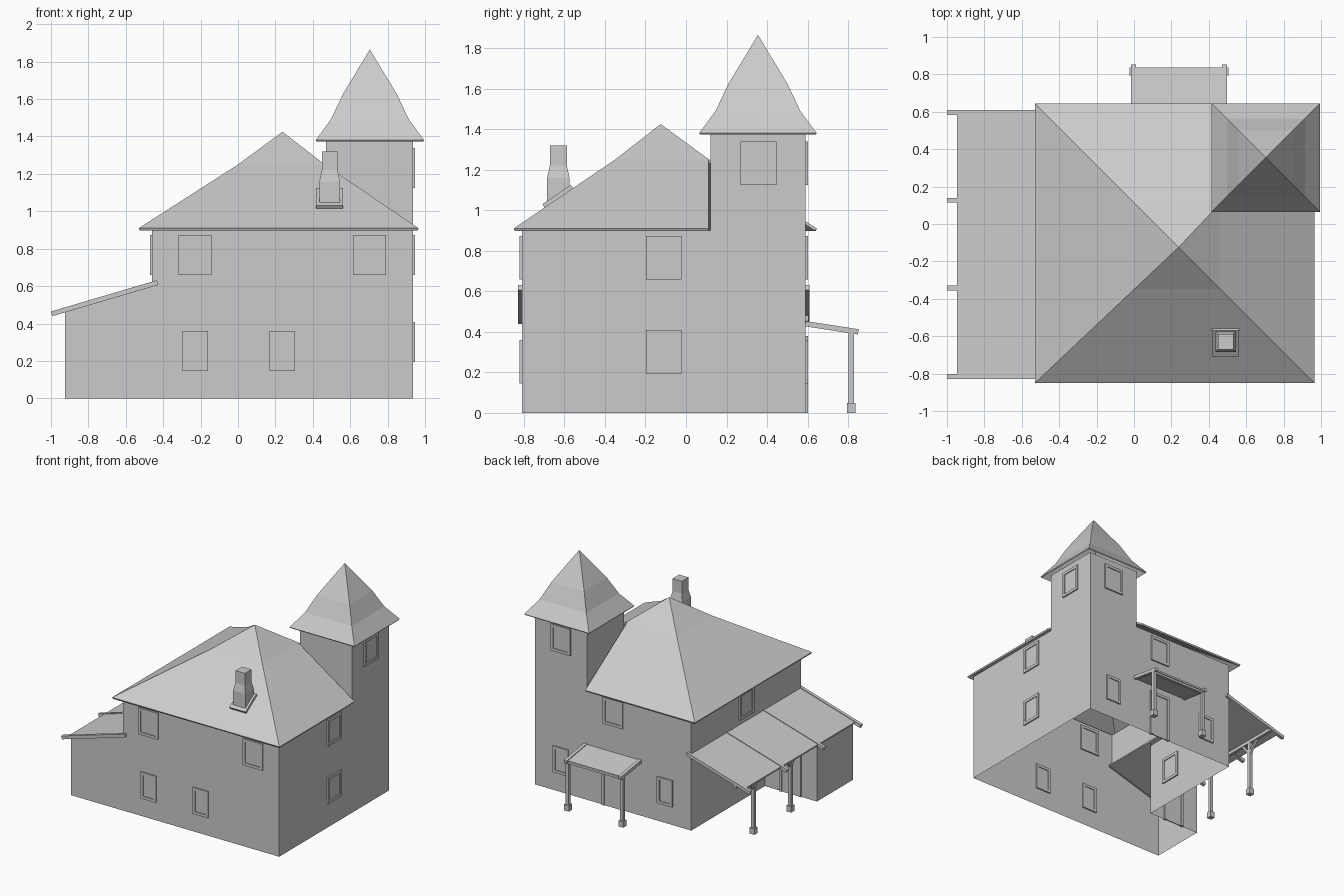
import bpy, bmesh, math
from mathutils import Vector, Matrix

cube = bpy.data.objects.get("Cube")
if cube:
    bpy.data.objects.remove(cube)

grey = bpy.data.materials.new("plain grey")
grey.use_nodes = True
colour = (0.6, 0.6, 0.6, 1)
grey.diffuse_color = colour
grey.node_tree.nodes["Principled BSDF"].inputs["Base Color"].default_value = colour

# main dimensions
X0, X1, Y0, Y1 = -0.46, 0.935, -0.81, 0.59
EAVE = 0.9
WING_X, WING_Y = -0.925, -0.35
TX, TY = 0.47, 0.12


def finish(name, bm):
    mesh = bpy.data.meshes.new(name)
    bm.to_mesh(mesh)
    bm.free()
    mesh.materials.append(grey)
    obj = bpy.data.objects.new(name, mesh)
    bpy.context.collection.objects.link(obj)
    return obj


def add_box(bm, lo, hi):
    lo, hi = Vector(lo), Vector(hi)
    m = Matrix.Translation((lo + hi) / 2) @ Matrix.Diagonal((*(hi - lo), 1))
    bmesh.ops.create_cube(bm, size=1, matrix=m)


def box(name, lo, hi):
    bm = bmesh.new()
    add_box(bm, lo, hi)
    return finish(name, bm)


def beam(name, a, b, width, height):
    """Rectangular bar from a to b, with its height kept upright."""
    a, b = Vector(a), Vector(b)
    d = (b - a).normalized()
    side = d.cross(Vector((0, 0, 1)) if abs(d.z) < 0.99 else Vector((0, 1, 0))).normalized()
    up = side.cross(d)
    rot = Matrix((d, side, up)).transposed().to_4x4()
    bm = bmesh.new()
    size = Matrix.Diagonal(((b - a).length, width, height, 1))
    bmesh.ops.create_cube(bm, size=1, matrix=Matrix.Translation((a + b) / 2) @ rot @ size)
    return finish(name, bm)


def sheet(name, polys):
    bm = bmesh.new()
    for p in polys:
        bm.faces.new([bm.verts.new(v) for v in p])
    bmesh.ops.remove_doubles(bm, verts=bm.verts, dist=0.0005)
    return finish(name, bm)


def wall(a, b, z0, z1):
    return [(*a, z0), (*b, z0), (*b, z1), (*a, z1)]


def wing_z(x):
    return 0.61 + 0.295 * (x - X0)


# house walls, open below
sheet("house_walls", [
    wall((X0, Y0), (X1, Y0), 0, EAVE),
    wall((X1, Y0), (X1, Y1), 0, EAVE),
    wall((X1, Y1), (X0, Y1), 0, EAVE),
    wall((X0, Y1), (X0, WING_Y), 0, EAVE),
    wall((X0, WING_Y), (X0, Y0), wing_z(X0), EAVE)])

# tower walls
corners = [(TX, TY), (X1, TY), (X1, Y1), (TX, Y1)]
sheet("tower_walls", [wall(corners[i], corners[(i + 1) % 4], EAVE, 1.39) for i in range(4)])

# side room under the lean-to roof
zl, zr = wing_z(WING_X), wing_z(X0)
sheet("side_room_walls", [
    [(X0, Y0, 0), (X0, Y0, zr), (WING_X, Y0, zl), (WING_X, Y0, 0)],
    wall((WING_X, Y0), (WING_X, WING_Y), 0, zl),
    [(WING_X, WING_Y, 0), (WING_X, WING_Y, zl), (X0, WING_Y, zr), (X0, WING_Y, 0)]])


def hip_roof(name, lo, hi, apex, rings, thickness, notch=None):
    """Pyramid roof; rings are (share of the way to the apex, height)."""
    bm = bmesh.new()
    base = [(lo[0], lo[1]), (hi[0], lo[1]), (hi[0], hi[1]), (lo[0], hi[1])]
    loops = []
    for t, z in rings:
        loops.append([bm.verts.new((x + (apex[0] - x) * t, y + (apex[1] - y) * t, z)) for x, y in base])
    top = bm.verts.new(apex)
    for i in range(4):
        j = (i + 1) % 4
        for a, b in zip(loops, loops[1:]):
            bm.faces.new((a[i], a[j], b[j], b[i]))
        bm.faces.new((loops[-1][i], loops[-1][j], top))
    if notch:
        for k in range(2):
            axis = Vector((1 - k, k, 0))
            bmesh.ops.bisect_plane(bm, geom=bm.verts[:] + bm.edges[:] + bm.faces[:],
                                   plane_co=axis * notch[k], plane_no=axis)
        gone = [f for f in bm.faces if f.calc_center_median().x > notch[0]
                and f.calc_center_median().y > notch[1]]
        bmesh.ops.delete(bm, geom=gone, context='FACES')
    obj = finish(name, bm)
    mod = obj.modifiers.new("thickness", 'SOLIDIFY')
    mod.thickness = thickness
    mod.offset = -1
    return obj


hip_roof("main_roof", (-0.53, -0.85), (0.965, 0.645), (0.238, -0.125, 1.425),
         [(0, 0.91), (0.69, 1.25)], 0.014, notch=(TX - 0.02, TY - 0.01))
hip_roof("tower_roof", (0.415, 0.065), (0.995, 0.645), (0.705, 0.355, 1.865),
         [(0, 1.38), (0.28, 1.49), (0.5, 1.625)], 0.01)

# chimney: flared stack on a collar that follows the roof
CX, CY = 0.49, -0.63
bm = bmesh.new()
loops = []
for r, z in ((0.055, 1.0), (0.055, 1.16), (0.042, 1.22), (0.042, 1.32)):
    loops.append([bm.verts.new((CX + sx * r, CY + sy * r, z))
                  for sx, sy in ((-1, -1), (1, -1), (1, 1), (-1, 1))])
for a, b in zip(loops, loops[1:]):
    for i in range(4):
        bm.faces.new((a[i], a[i - 3], b[i - 3], b[i]))
bm.faces.new(loops[-1])
finish("chimney_stack", bm)
beam("chimney_collar", (CX, CY - 0.07, 1.018), (CX, CY + 0.07, 1.112), 0.145, 0.03)


def window(name, place, along_x, w, h, bar=0.022, door=False):
    """Raised frame and thin pane, centred on a wall point."""
    bm = bmesh.new()

    def part(u0, u1, z0, z1, d):
        lo, hi = ((u0, -d, z0), (u1, d, z1)) if along_x else ((-d, u0, z0), (d, u1, z1))
        add_box(bm, Vector(lo) + Vector(place), Vector(hi) + Vector(place))
    a, b = w / 2, h / 2
    part(-a, -a + bar, -b, b, 0.011)
    part(a - bar, a, -b, b, 0.011)
    part(-a + bar, a - bar, b - bar, b, 0.011)
    if not door:
        part(-a + bar, a - bar, -b, -b + bar, 0.011)
    part(-a + bar, a - bar, -b, b - bar, 0.004)
    finish(name, bm)


W, H, NARROW = 0.177, 0.214, 0.137
LOW, HIGH, TOP = 0.253, 0.766, 1.232
for name, x, z, w in (("left", -0.23, HIGH, W), ("right", 0.703, HIGH, W),
                      ("low_left", -0.228, LOW, NARROW), ("low_right", 0.237, LOW, NARROW)):
    window("front_window_" + name, (x, Y0, z), True, w, H)
for name, x, z, w in (("upper", 0.237, HIGH, W), ("low_tower", 0.703, LOW, NARROW),
                      ("low_side", -0.228, LOW, NARROW), ("tower", 0.703, TOP, W)):
    window("back_window_" + name, (x, Y1, z), True, w, H)
for name, y, z in (("upper", -0.11, HIGH), ("lower", -0.11, 0.301), ("tower", 0.357, TOP)):
    window("east_window_" + name, (X1, y, z), False, W, H)
for name, z in (("upper", HIGH), ("lower", 0.301)):
    window("west_window_" + name, (X0, -0.11, z), False, W, H)
window("back_door", (0.24, Y1, 0.19), True, 0.19, 0.38, door=True)
window("side_room_door", (-0.69, WING_Y, 0.19), True, 0.19, 0.38, door=True)


def post(name, x, y, top):
    box(name, (x - 0.013, y - 0.013, 0.04), (x + 0.013, y + 0.013, top))
    box(name + "_foot", (x - 0.021, y - 0.021, 0), (x + 0.021, y + 0.021, 0.048))


# lean-to roof with rafters, posts and braces
beam("lean_to_roof", (-0.945, -0.108, wing_z(-0.945)), (-0.43, -0.108, wing_z(-0.43)), 1.42, 0.016)
for i, y in enumerate((0.597, 0.127, -0.343, -0.815)):
    beam(f"lean_to_rafter_{i}", (-0.997, y, wing_z(-0.997)), (-0.43, y, wing_z(-0.43)), 0.026, 0.026)
PX = -0.86
beam("lean_to_beam", (PX, 0.605, wing_z(PX) - 0.025), (PX, WING_Y, wing_z(PX) - 0.025), 0.024, 0.026)
for i, y in enumerate((0.365, -0.105)):
    post(f"lean_to_post_{i}", PX, y, wing_z(PX) - 0.02)
    for s in (-1, 1):
        beam(f"lean_to_brace_{i}_{s}", (PX, y, 0.36), (PX, y + s * 0.085, 0.465), 0.018, 0.018)

# porch over the back door
beam("porch_roof", (0.24, Y1, 0.44), (0.24, 0.835, 0.402), 0.5, 0.014)
beam("porch_beam", (-0.005, 0.815, 0.39), (0.485, 0.815, 0.39), 0.022, 0.022)
for i, x in enumerate((-0.003, 0.483)):
    beam(f"porch_rafter_{i}", (x, Y1, 0.44), (x, 0.85, 0.4), 0.026, 0.026)
    post(f"porch_post_{i}", x, 0.815, 0.4)
